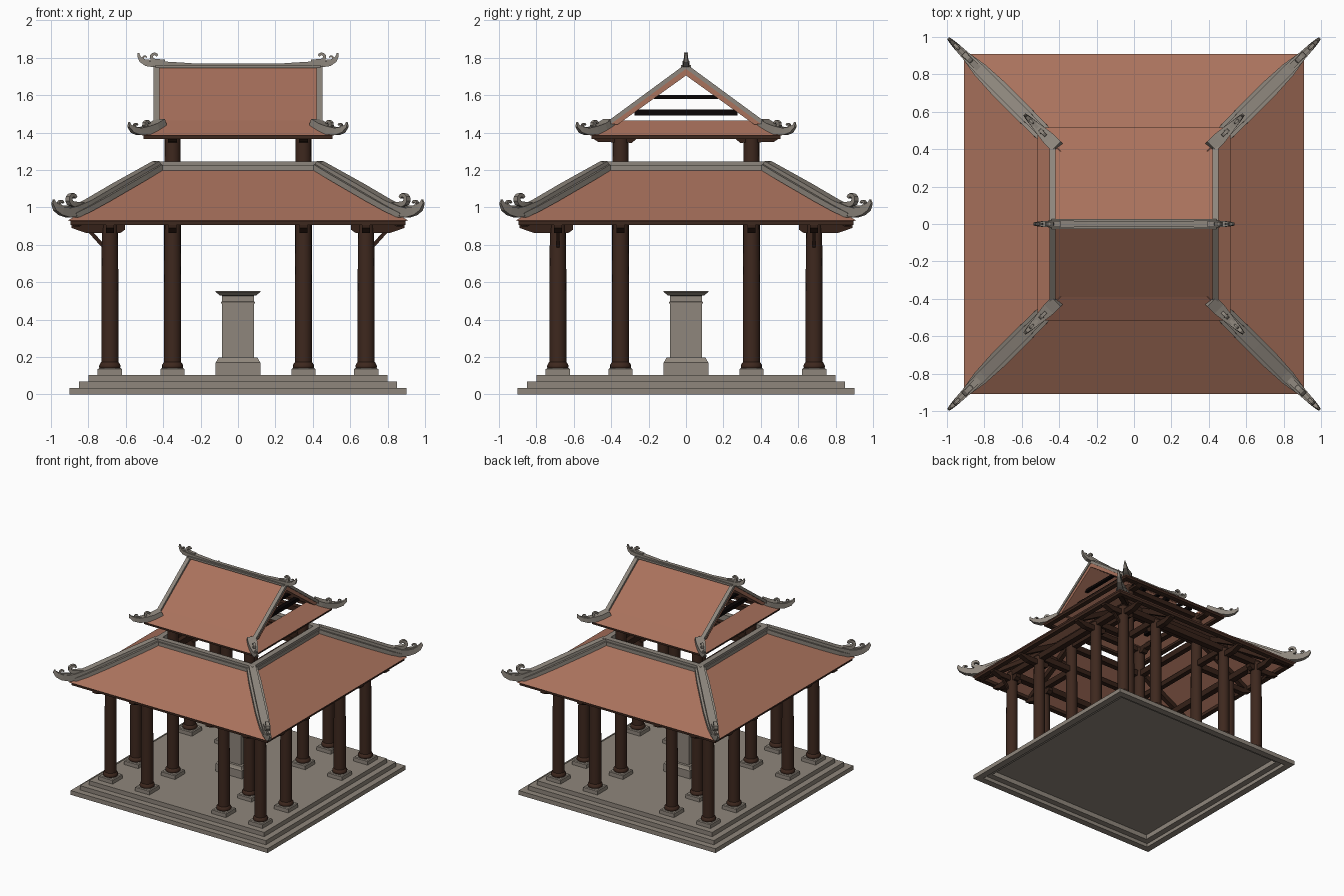
import bpy, bmesh, math
from mathutils import Vector, Matrix

if "Cube" in bpy.data.objects:
    bpy.data.objects.remove(bpy.data.objects["Cube"])


def material(name, r, g, b):
    m = bpy.data.materials.new(name)
    m.diffuse_color = (r, g, b, 1)
    m.use_nodes = True
    m.node_tree.nodes["Principled BSDF"].inputs["Base Color"].default_value = m.diffuse_color
    return m


TILE = material("terracotta tile", 0.40, 0.168, 0.108)
STONE = material("grey stone", 0.275, 0.24, 0.20)
RIDGE = material("ridge grey", 0.27, 0.24, 0.205)
WOOD = material("brown wood", 0.048, 0.021, 0.013)
BEAM = material("dark beam wood", 0.035, 0.015, 0.009)
BLACK = material("black timber", 0.003, 0.0015, 0.0015)


def finish(name, bm, mat, smooth=False):
    bmesh.ops.recalc_face_normals(bm, faces=bm.faces[:])
    me = bpy.data.meshes.new(name)
    bm.to_mesh(me)
    bm.free()
    ob = bpy.data.objects.new(name, me)
    bpy.context.collection.objects.link(ob)
    me.materials.append(mat)
    if smooth:
        bpy.ops.object.select_all(action='DESELECT')
        ob.select_set(True)
        bpy.context.view_layer.objects.active = ob
        bpy.ops.object.shade_smooth_by_angle(angle=math.radians(35))


def skin(bm, rings, loop=False):
    """Join rings of points into a tube, capped unless it loops."""
    vs = [[bm.verts.new(p) for p in r] for r in rings]
    n, m = len(vs), len(vs[0])
    for i in range(n if loop else n - 1):
        a, b = vs[i], vs[(i + 1) % n]
        for j in range(m):
            bm.faces.new((a[j], a[(j + 1) % m], b[(j + 1) % m], b[j]))
    if not loop:
        bm.faces.new(vs[0])
        bm.faces.new(vs[-1])


def lathe(bm, pts, n=4, cx=0, cy=0, loop=False):
    """Turn (radius, z) points; n=4 gives a square with that half width."""
    k = math.sqrt(2) if n == 4 else 1
    angs = [math.pi / 4 + 2 * math.pi * i / n for i in range(n)]
    skin(bm, [[(cx + r * k * math.cos(a), cy + r * k * math.sin(a), z)
               for a in angs] for r, z in pts], loop)


def frame(bm, half, w, z0, z1):
    """Square ring beam."""
    lathe(bm, [(half - w, z0), (half + w, z0), (half + w, z1), (half - w, z1)], loop=True)


def prism(bm, pts, half, k=0, off=0):
    """Extrude a (u, z) profile sideways, turned by k quarter turns."""
    rot = Matrix.Rotation(k * math.pi / 2, 3, 'Z')
    skin(bm, [[rot @ Vector((u, off + s, z)) for u, z in pts] for s in (-half, half)])


def beam(bm, a, b, w, h):
    """Straight bar between two points, half width w, half height h."""
    a, b = Vector(a), Vector(b)
    t = (b - a).normalized()
    side = t.cross(Vector((0, 0, 1))).normalized()
    up = side.cross(t)
    skin(bm, [[p + side * w * i + up * h * j for i, j in ((-1, -1), (1, -1), (1, 1), (-1, 1))]
              for p in (a, b)])


def ribbon(bm, path, sx, sy):
    """Sweep (u, z, half height, half width) points in the vertical plane (sx, sy)."""
    pos = [Vector((u * sx, u * sy, z)) for u, z, h, w in path]
    side = Vector((-sy, sx, 0)).normalized()
    rings = []
    for i, (u, z, h, w) in enumerate(path):
        t = (pos[min(i + 1, len(pos) - 1)] - pos[max(i - 1, 0)]).normalized()
        up = side.cross(t)
        rings.append([pos[i] + side * w * a + up * h * b
                      for a, b in ((-1, -1), (1, -1), (1, 1), (-1, 1))])
    skin(bm, rings)


def scroll(bm, cu, cz, r, sx, sy):
    """Small open curl standing on a ridge, hooking inward."""
    k = 0.8 if sy else 1
    path = [(cu - 2.6 * r, cz - 1.25 * r, r * .5, r * .6)]
    for i in range(8):
        a = math.radians(-90 + 36 * i)
        rr = r * (1 - 0.05 * i)
        path.append((cu + rr * math.cos(a) * k, cz + rr * math.sin(a),
                     r * (.5 - .03 * i), r * (.6 - .03 * i)))
    ribbon(bm, path, sx, sy)


CORNERS = [(1, 1), (-1, 1), (-1, -1), (1, -1)]

# stepped platform, hollow under the steps
bm = bmesh.new()
lathe(bm, [(.795, .07), (.795, .03), (.845, .03), (.845, 0), (.90, 0), (.90, .035),
           (.85, .035), (.85, .07), (.80, .07), (.80, .105)])
finish("stepped_platform", bm, STONE)

# central pedestal
bm = bmesh.new()
lathe(bm, [(.12, .105), (.12, .17), (.112, .18), (.105, .197), (.085, .197), (.085, .485),
           (.092, .485), (.092, .493), (.085, .497), (.085, .527), (.098, .53), (.12, .548), (.12, .553)])
finish("pedestal", bm, STONE)

# columns with square plinths
grid = (-.685, -.35, .35, .685)
plinths, cols = bmesh.new(), bmesh.new()
for x in grid:
    for y in grid:
        top = 1.40 if abs(x) < .5 and abs(y) < .5 else .94
        lathe(plinths, [(.065, .1), (.065, .135), (.058, .14)], cx=x, cy=y)
        lathe(cols, [(.05, .135), (.057, .145), (.057, .155), (.05, .168), (.046, .172),
                     (.046, .55), (.042, top)], 16, x, y)
finish("column_plinths", plinths, STONE)
finish("columns", cols, WOOD, True)

# eave brackets pointing outward, plus corner braces
bm = bmesh.new()
arm = [(.605, .907), (.89, .907), (.89, .89), (.81, .862), (.63, .862), (.605, .88)]
for k in range(4):
    for o in grid:
        prism(bm, arm, .022, k, o)
for sx, sy in CORNERS:
    beam(bm, (sx * .70, sy * .685, .77), (sx * .79, sy * .685, .87), .008, .01)
    prism(bm, [(.26, 1.37), (.50, 1.37), (.47, 1.35), (.29, 1.345)], .025,
          1 if sy > 0 else 3, sx * .35)
finish("eave_brackets", bm, BEAM)

# lower eave board
bm = bmesh.new()
frame(bm, .875, .02, .905, .931)
finish("lower_eave_board", bm, WOOD)

# lower roof timber: ring beams, ties and rafters
bm = bmesh.new()
frame(bm, .685, .025, .91, .96)
frame(bm, .52, .02, 1.08, 1.12)
frame(bm, .35, .022, 1.14, 1.19)
for k in range(4):
    rot = Matrix.Rotation(k * math.pi / 2, 3, 'Z')
    for o in (-.35, .35):
        beam(bm, rot @ Vector((.35, o, .945)), rot @ Vector((.69, o, .945)), .022, .025)
        beam(bm, rot @ Vector((.41, o, 1.17)), rot @ Vector((.87, o, .915)), .018, .02)
    sx, sy = CORNERS[k]
    beam(bm, (sx * .4, sy * .4, 1.175), (sx * .87, sy * .87, .915), .02, .02)
finish("lower_roof_frame", bm, BEAM)

# lower hipped roof, open in the middle
bm = bmesh.new()
lathe(bm, [(.91, .93), (.42, 1.22), (.42, 1.20), (.88, .925)], loop=True)
finish("lower_roof", bm, TILE)

# upper eave frame
bm = bmesh.new()
frame(bm, .485, .02, 1.365, 1.383)
finish("upper_eave_board", bm, WOOD)
bm = bmesh.new()
frame(bm, .35, .022, 1.365, 1.405)
finish("upper_ring_beam", bm, BEAM)

# cross beams seen through the open gables
bm = bmesh.new()
for x in (-.35, -.12, .12, .35):
    beam(bm, (x, -.275, 1.507), (x, .275, 1.507), .018, .015)
    beam(bm, (x, -.17, 1.59), (x, .17, 1.59), .014, .01)
finish("gable_cross_beams", bm, BLACK)

# upper roof: skirt and gabled top
bm = bmesh.new()
lathe(bm, [(.515, 1.385), (.39, 1.465), (.39, 1.445), (.49, 1.38)], loop=True)
finish("upper_roof_skirt", bm, TILE)
bm = bmesh.new()
prism(bm, [(-.41, 1.447), (0, 1.748), (.41, 1.447), (.365, 1.443), (0, 1.705), (-.365, 1.443)], .445, 1)
finish("upper_roof_gable", bm, TILE)

# lower ridges: ring round the opening and hips ending in horns
bm = bmesh.new()
lathe(bm, [(.405, 1.195), (.46, 1.195), (.46, 1.225), (.45, 1.225), (.45, 1.245), (.405, 1.245)], loop=True)
for sx, sy in CORNERS:
    ribbon(bm, [(.43, 1.215, .015, .04), (.52, 1.163, .015, .047), (.72, 1.047, .015, .048),
                (.82, .989, .015, .04), (.88, .957, .013, .026)], sx, sy)
    ribbon(bm, [(.43, 1.222, .028, .026), (.65, 1.098, .028, .03), (.80, 1.01, .028, .03),
                (.87, .977, .03, .026), (.91, .972, .025, .021), (.945, .98, .022, .017),
                (.972, 1.0, .019, .012), (.986, 1.025, .012, .007), (.985, 1.042, .004, .003)], sx, sy)
    scroll(bm, .885, 1.045, .028, sx, sy)
    scroll(bm, .945, 1.02, .018, sx, sy)
finish("lower_roof_ridges", bm, RIDGE)

# upper ridges: gable verges, short hips with horns
bm = bmesh.new()
for sx, sy in CORNERS:
    beam(bm, (sx * .436, 0, 1.754), (sx * .436, sy * .41, 1.453), .016, .011)
    ribbon(bm, [(.41, 1.455, .02, .035), (.45, 1.43, .02, .035), (.49, 1.412, .022, .028),
                (.53, 1.405, .019, .02), (.56, 1.415, .016, .014), (.58, 1.435, .01, .008),
                (.583, 1.455, .004, .003)], sx, sy)
    scroll(bm, .485, 1.445, .02, sx, sy)
    scroll(bm, .545, 1.437, .013, sx, sy)
finish("upper_roof_ridges", bm, RIDGE)

# main ridge with curled ends
bm = bmesh.new()
beam(bm, (-.44, 0, 1.752), (.44, 0, 1.752), .028, .008)
beam(bm, (-.44, 0, 1.761), (.44, 0, 1.761), .015, .009)
for s in (1, -1):
    ribbon(bm, [(.25, 1.763, .008, .015), (.40, 1.765, .015, .02), (.45, 1.765, .016, .018),
                (.49, 1.77, .015, .015), (.518, 1.787, .012, .011), (.53, 1.808, .008, .007),
                (.532, 1.825, .004, .003)], s, 0)
    scroll(bm, .445, 1.805, .021, s, 0)
    scroll(bm, .497, 1.798, .013, s, 0)
finish("main_ridge", bm, RIDGE)
